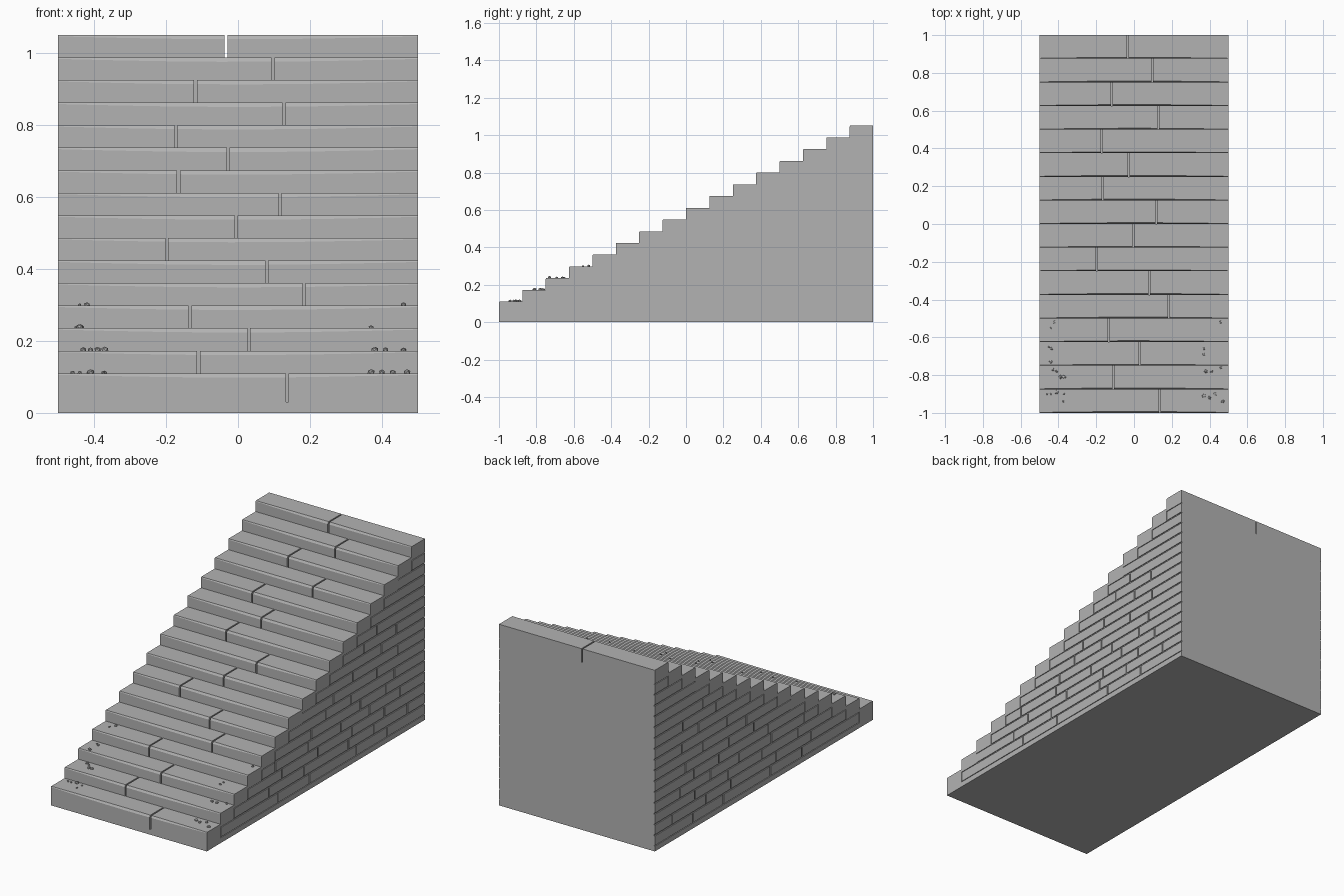
import bpy, bmesh, math, random
from mathutils import Matrix, Vector

cube = bpy.data.objects.get("Cube")
if cube:
    bpy.data.objects.remove(cube, do_unlink=True)
random.seed(4)

STEPS, DEPTH, BASE, RISE, TREAD_H = 16, 0.125, 0.03, 0.0627, 0.08
HALF, CORE, GAP = 0.5, 0.495, 0.004

stone = bpy.data.materials.new("grey stone")
stone.use_nodes = True
colour = (0.45, 0.45, 0.45, 1)
stone.diffuse_color = colour
stone.node_tree.nodes["Principled BSDF"].inputs["Base Color"].default_value = colour


def box(bm, low, high):
    low, high = Vector(low), Vector(high)
    size = Matrix.Diagonal((*(high - low), 1))
    bmesh.ops.create_cube(bm, size=1, matrix=Matrix.Translation((low + high) / 2) @ size)


def finish(bm, name):
    bmesh.ops.recalc_face_normals(bm, faces=bm.faces)
    mesh = bpy.data.meshes.new(name)
    bm.to_mesh(mesh)
    bm.free()
    mesh.materials.append(stone)
    obj = bpy.data.objects.new(name, mesh)
    bpy.context.collection.objects.link(obj)
    return obj


def worn_block(bm, x0, x1, y, z):
    """Step block whose front top edge is worn down towards the middle."""
    rings = []
    for i in range(5):
        x = x0 + (x1 - x0) * i / 4
        wear = 0.004 + 0.008 * math.cos(x * math.pi)
        top, back = z + TREAD_H, y + DEPTH
        profile = [(y, z), (y, top - wear), (y + wear * 0.6, top), (back, top), (back, z)]
        rings.append([bm.verts.new((x, *p)) for p in profile])
    for a, b in zip(rings, rings[1:]):
        for j in range(5):
            k = (j + 1) % 5
            bm.faces.new((a[j], a[k], b[k], b[j]))
    bm.faces.new(rings[0])
    bm.faces.new(rings[-1])


# Foundation slab and stepped core behind the brickwork
bm = bmesh.new()
box(bm, (-HALF, -1, 0), (HALF, 1, BASE))
finish(bm, "foundation_slab")

bm = bmesh.new()
outline = [(1, BASE), (1, BASE + (STEPS - 1) * RISE)]
for k in range(STEPS - 1, 0, -1):
    front = -1 + k * DEPTH
    outline += [(front, BASE + k * RISE), (front, BASE + (k - 1) * RISE)]
face = bm.faces.new([bm.verts.new((-CORE, y, z)) for y, z in outline[:-1] + outline[-1:]])
side = bmesh.ops.extrude_face_region(bm, geom=[face])["geom"]
bmesh.ops.translate(bm, vec=(2 * CORE, 0, 0),
                    verts=[v for v in side if isinstance(v, bmesh.types.BMVert)])
finish(bm, "stair_core")

# Each step is two worn blocks with an open joint
step_joints = [0.137, -0.11, 0.03, -0.133, 0.183, 0.08, -0.198, -0.005,
               0.117, -0.165, -0.027, -0.172, 0.128, -0.118, 0.097, -0.033]
for k, joint in enumerate(step_joints):
    bm = bmesh.new()
    y, z = -1 + k * DEPTH, BASE + k * RISE
    worn_block(bm, -HALF, joint - GAP, y, z)
    worn_block(bm, joint + GAP, HALF, y, z)
    finish(bm, f"step_{k + 1}")

# Brick courses on both sides
course_joints = [[-0.35, -0.06, 0.37, 0.65], [-0.43, -0.11, 0.30, 0.53, 0.84],
                 [-0.31, 0.02, 0.33, 0.63], [-0.37, -0.07, 0.23, 0.49, 0.77],
                 [-0.04, 0.41, 0.64], [0.09, 0.32, 0.72], [0.16, 0.56],
                 [0.34, 0.75], [0.60], [0.44, 0.74], [0.56], [], [], [], []]
for name, sign in (("left_bricks", 1), ("right_bricks", -1)):
    bm = bmesh.new()
    for k, joints in enumerate(course_joints):
        start = -1 + (k + 1) * DEPTH
        z = BASE + k * RISE
        ends = [start] + [j for j in joints if j > start] + [1 + GAP]
        for a, b in zip(ends, ends[1:]):
            xs = sorted((sign * (CORE - 0.01), sign * HALF))
            box(bm, (xs[0], a + GAP, z + GAP), (xs[1], b - GAP, z + RISE - GAP))
    finish(bm, name)

# Loose pebbles on the lowest steps
pebbles = [[(-.46, -.9), (-.44, -.9), (-.41, -.89), (-.37, -.9), (-.375, -.94),
            (.37, -.91), (.4, -.92), (.43, -.9), (.47, -.94)],
           [(-.43, -.77), (-.41, -.78), (-.39, -.81), (-.37, -.81),
            (.38, -.78), (.41, -.78), (.46, -.76)],
           [(-.45, -.65), (-.435, -.66), (-.44, -.73), (.37, -.66), (.37, -.69)],
           [(-.42, -.52), (-.44, -.55), (.46, -.52)]]
bm = bmesh.new()
for k, spots in enumerate(pebbles):
    top = BASE + k * RISE + TREAD_H
    for x, y in spots:
        r = random.uniform(0.006, 0.012)
        shape = Matrix.Diagonal((r, r * random.uniform(0.7, 1), r * 0.7, 1))
        turn = Matrix.Rotation(random.uniform(0, math.tau), 4, "Z")
        bmesh.ops.create_icosphere(bm, subdivisions=1, radius=1,
                                   matrix=Matrix.Translation((x, y, top + r * 0.3)) @ turn @ shape)
finish(bm, "pebbles")
